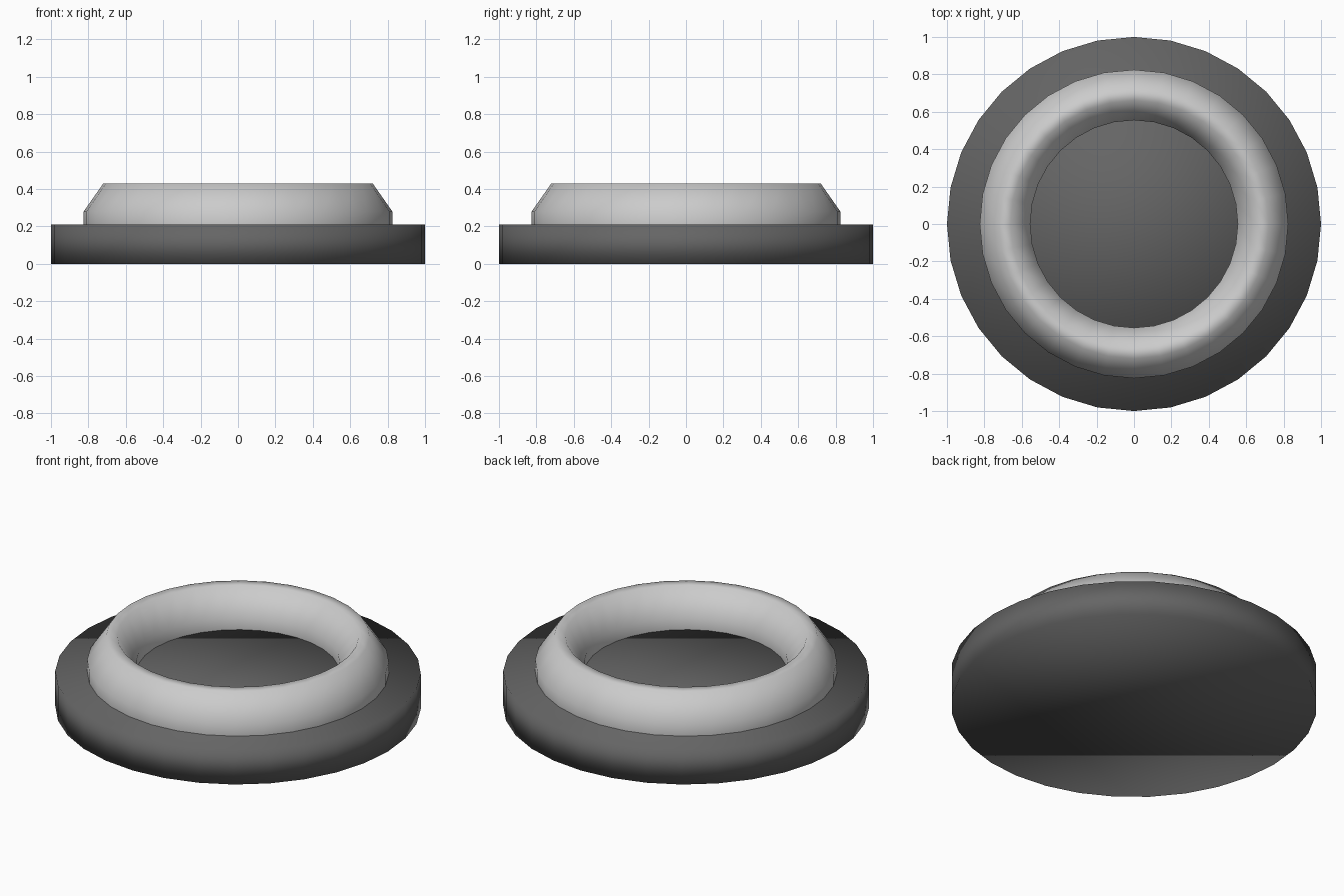
import bpy, bmesh, math

if "Cube" in bpy.data.objects:
    bpy.data.objects.remove(bpy.data.objects["Cube"])

SIDES = 32


def lathe(name, profile, closed, shade, angle):
    """Revolve (radius, z) points around z; radius 0 becomes a flat cap."""
    bm = bmesh.new()
    rings = [[bm.verts.new((r * math.cos(2 * math.pi * i / SIDES),
                            r * math.sin(2 * math.pi * i / SIDES), z))
              for i in range(SIDES)] for r, z in profile]
    pairs = list(zip(rings, rings[1:]))
    if closed:
        pairs.append((rings[-1], rings[0]))
    for a, b in pairs:
        for i in range(SIDES):
            j = (i + 1) % SIDES
            bm.faces.new((a[i], a[j], b[j], b[i]))
    if not closed:
        bm.faces.new(rings[0][::-1])
        bm.faces.new(rings[-1])
    bmesh.ops.recalc_face_normals(bm, faces=bm.faces)
    mesh = bpy.data.meshes.new(name)
    bm.to_mesh(mesh)
    bm.free()
    obj = bpy.data.objects.new(name, mesh)
    bpy.context.collection.objects.link(obj)
    mat = bpy.data.materials.new(name + "_grey")
    mat.diffuse_color = (shade, shade, shade, 1)
    mat.use_nodes = True
    mat.node_tree.nodes["Principled BSDF"].inputs["Base Color"].default_value = mat.diffuse_color
    mesh.materials.append(mat)
    bpy.context.view_layer.objects.active = obj
    obj.select_set(True)
    bpy.ops.object.shade_smooth_by_angle(angle=math.radians(angle))
    obj.select_set(False)
    return obj


# Dark round base, softly shaded over its rims
lathe("base", [(1.0, 0.0), (1.0, 0.21)], False, 0.13, 100)

# Light raised ring with bevelled crown and a short upright foot
lathe("raised_ring", [(0.825, 0.21), (0.825, 0.28), (0.72, 0.43),
                      (0.66, 0.43), (0.555, 0.28), (0.555, 0.21)],
      True, 0.6, 80)
